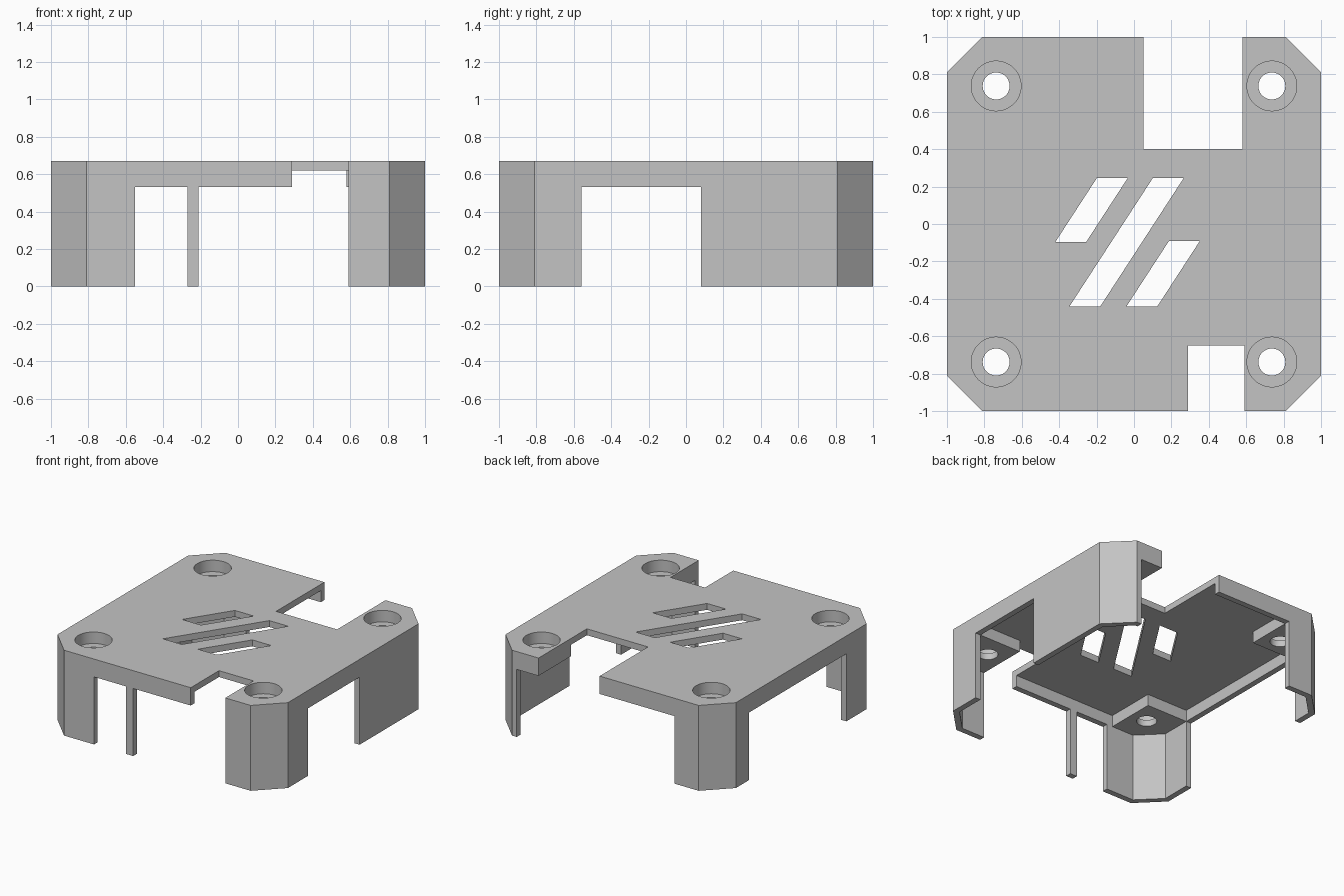
import bpy
import bmesh
import math

cube = bpy.data.objects.get("Cube")
if cube:
    bpy.data.objects.remove(cube, do_unlink=True)

TOP, SKIN, SILL = 0.67, 0.62, 0.53   # roof top, roof underside, opening height
WALL, CHAMFER = 0.045, 0.81
BELOW, ABOVE = -0.1, 0.8             # overshoot for cutters

grey = bpy.data.materials.new("light grey plastic")
grey.use_nodes = True
grey.diffuse_color = (0.55, 0.55, 0.55, 1)
grey.node_tree.nodes["Principled BSDF"].inputs["Base Color"].default_value = (0.55, 0.55, 0.55, 1)


def prism(name, outline, z0, z1):
    """Extrude a flat outline from z0 to z1."""
    bm = bmesh.new()
    base = bm.faces.new([bm.verts.new((x, y, z0)) for x, y in outline])
    ext = bmesh.ops.extrude_face_region(bm, geom=[base])
    for v in ext["geom"]:
        if isinstance(v, bmesh.types.BMVert):
            v.co.z = z1
    bmesh.ops.recalc_face_normals(bm, faces=bm.faces)
    mesh = bpy.data.meshes.new(name)
    bm.to_mesh(mesh)
    bm.free()
    ob = bpy.data.objects.new(name, mesh)
    bpy.context.collection.objects.link(ob)
    return ob


def rect(x0, x1, y0, y1):
    return [(x0, y0), (x1, y0), (x1, y1), (x0, y1)]


def circle(cx, cy, r, n=48):
    return [(cx + r * math.cos(math.tau * i / n), cy + r * math.sin(math.tau * i / n))
            for i in range(n)]


def octagon(half, c):
    return [(c, -half), (half, -c), (half, c), (c, half),
            (-c, half), (-half, c), (-half, -c), (-c, -half)]


def cut(outline, z0, z1):
    """Subtract a prism from the cover."""
    cutter = prism("cutter", outline, z0, z1)
    cutter.hide_render = True
    mod = cover.modifiers.new("cut", "BOOLEAN")
    mod.operation, mod.solver, mod.object = "DIFFERENCE", "EXACT", cutter
    bpy.context.view_layer.objects.active = cover
    bpy.ops.object.modifier_apply(modifier=mod.name)
    mesh = cutter.data
    bpy.data.objects.remove(cutter, do_unlink=True)
    bpy.data.meshes.remove(mesh)


# Solid block with chamfered corners
cover = prism("cover", octagon(1, CHAMFER), 0, TOP)

# Hollow interior, then the shallow cross that leaves four screw blocks
inner = 1 - WALL
cut(octagon(inner, CHAMFER - WALL * (math.sqrt(2) - 1)), BELOW, SILL)
cut([(-0.6, -inner), (0.59, -inner), (0.59, -0.56), (inner, -0.56),
     (inner, 0.6), (0.58, 0.6), (0.58, inner), (-0.6, inner),
     (-0.6, 0.6), (-inner, 0.6), (-inner, -0.56), (-0.6, -0.56)], SILL - 0.03, SKIN)

# Openings in the walls: front (either side of a thin post), back, right, left
for opening in (rect(-0.55, -0.27, -1.1, -0.9), rect(-0.21, 0.59, -1.1, -0.9),
                rect(-0.6, 0.77, 0.9, 1.1),
                rect(0.9, 1.1, -0.56, 0.08), rect(-1.1, -0.9, -0.56, 0.645)):
    cut(opening, BELOW, SILL)

# Notches through the roof edge
cut(rect(0.29, 0.59, -1.1, -0.65), BELOW, ABOVE)
cut(rect(0.05, 0.58, 0.4, 1.1), BELOW, ABOVE)

# Slanted vent slots: start x, start y, end y
for x, y0, y1 in ((-0.42, -0.095, 0.245), (-0.345, -0.44, 0.245), (-0.04, -0.44, -0.09)):
    dx = (y1 - y0) * 0.65
    cut([(x, y0), (x + 0.165, y0), (x + 0.165 + dx, y1), (x + dx, y1)], SILL, ABOVE)

# Counterbored screw holes
for sx in (-1, 1):
    for sy in (-1, 1):
        cut(circle(sx * 0.737, sy * 0.738, 0.133), 0.58, ABOVE)
        cut(circle(sx * 0.737, sy * 0.738, 0.072), SILL - 0.1, ABOVE)

cover.data.materials.clear()
cover.data.materials.append(grey)
for poly in cover.data.polygons:
    poly.material_index = 0
bpy.ops.object.select_all(action="DESELECT")
cover.select_set(True)
bpy.context.view_layer.objects.active = cover
bpy.ops.object.shade_smooth_by_angle(angle=math.radians(30))
